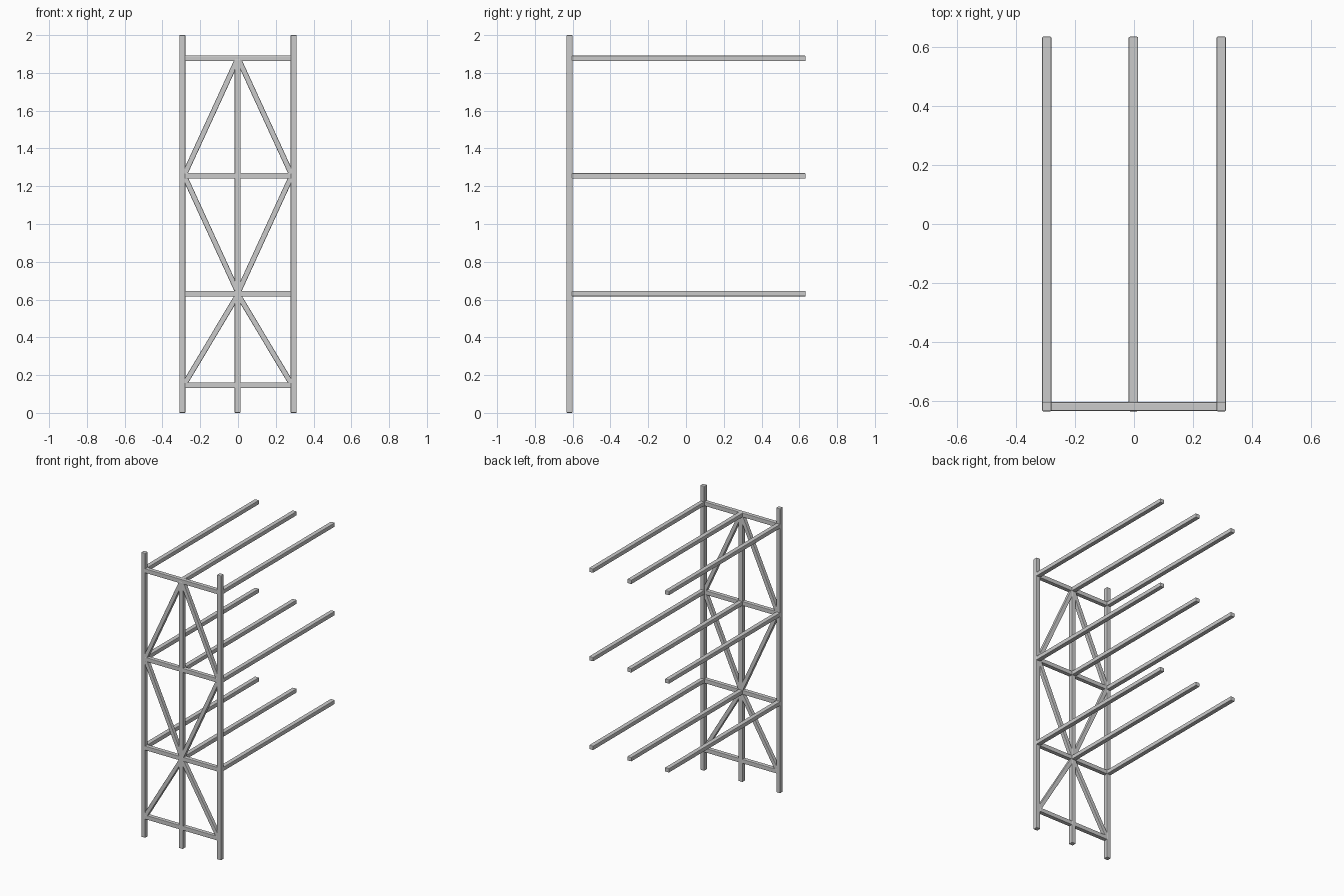
import bpy
from mathutils import Vector

if "Cube" in bpy.data.objects:
    bpy.data.objects.remove(bpy.data.objects["Cube"])

T = 0.032      # square tube thickness
Y = -0.617     # plane of the upright frame
X = 0.295      # side post position
CX = -0.002    # centre post position
LEVELS = (0.631, 1.255, 1.877)


def bar(name, p, q, w=T, d=T):
    """Square tube with softened edges from p to q."""
    p, q = Vector(p), Vector(q)
    z = (q - p).normalized()
    bpy.ops.mesh.primitive_cube_add(size=1, location=(p + q) / 2)
    o = bpy.context.object
    o.name = name
    o.scale = (w, d, (q - p).length)
    # bars in the frame plane turn about y, the arms about x
    if abs(z.y) > 0.5:
        o.rotation_euler = (-1.5707963, 0, 0)
    else:
        o.rotation_euler = (0, Vector((z.z, z.x)).angle_signed(Vector((1, 0))), 0)
    bpy.ops.object.transform_apply(location=False, rotation=False, scale=True)
    b = o.modifiers.new("soft_edges", 'BEVEL')
    b.width = 0.004
    b.segments = 2
    return o


# Uprights
bar("left_post", (-X, Y, 0), (-X, Y, 2))
bar("right_post", (X, Y, 0), (X, Y, 2))
bar("centre_post", (CX, Y, 0), (CX, Y, 1.876))

# Cross rails
for i, z in enumerate((0.146,) + LEVELS):
    bar(f"cross_rail_{i}", (-X + 0.012, Y, z), (X - 0.012, Y, z), w=0.03, d=0.03)

# Storage arms reaching back
for i, z in enumerate(LEVELS):
    for side, x in (("left", -X), ("centre", CX), ("right", X)):
        bar(f"{side}_arm_{i}", (x, Y + 0.012, z), (x, 0.633, z), d=0.029)

# Diagonal braces: outer height, centre height
for i, (zo, zc) in enumerate(((0.155, 0.62), (1.25, 0.645), (1.265, 1.87))):
    for side, s in (("left", -1), ("right", 1)):
        bar(f"{side}_brace_{i}", (s * 0.282, Y, zo), (s * 0.004, Y, zc), w=0.028, d=0.028)
